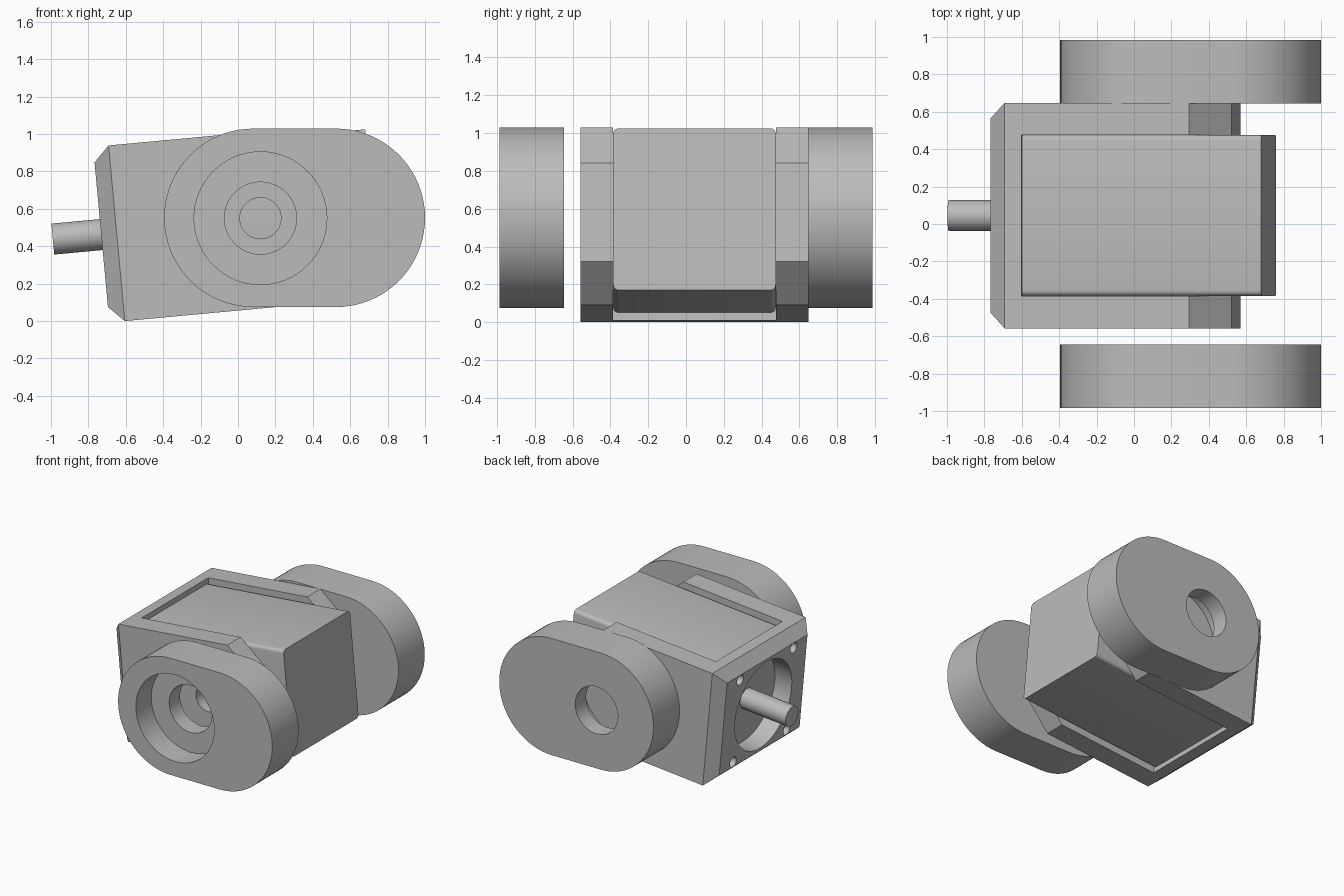
import bpy, bmesh, math
from mathutils import Matrix

if "Cube" in bpy.data.objects:
    bpy.data.objects.remove(bpy.data.objects["Cube"])

TILT = math.radians(5.3)
# Tilted frame: u along the motor axis, y across, v up
TILTED = Matrix.Translation((-0.605, 0.045, 0.0)) @ Matrix.Rotation(-TILT, 4, 'Y')
WORLD = Matrix.Identity(4)
MID = 0.472          # motor axis height in the tilted frame
HUB = (0.12, 0.55)   # pivot axis position (x, z)

grey = bpy.data.materials.new("machined_grey")
grey.use_nodes = True
grey.diffuse_color = (0.5, 0.5, 0.5, 1)
bsdf = next(n for n in grey.node_tree.nodes if n.type == 'BSDF_PRINCIPLED')
bsdf.inputs["Base Color"].default_value = (0.5, 0.5, 0.5, 1)


def finish(name, bm, frame):
    bmesh.ops.recalc_face_normals(bm, faces=bm.faces[:])
    mesh = bpy.data.meshes.new(name)
    bm.to_mesh(mesh)
    bm.free()
    mesh.materials.append(grey)
    obj = bpy.data.objects.new(name, mesh)
    obj.matrix_world = frame
    bpy.context.collection.objects.link(obj)
    return obj


def box(name, low, high, frame, round_edges=0):
    bm = bmesh.new()
    bmesh.ops.create_cube(bm, size=1)
    for v in bm.verts:
        v.co = [l + (c + 0.5) * (h - l) for c, l, h in zip(v.co, low, high)]
    if round_edges:
        long = [e for e in bm.edges
                if abs(e.verts[0].co.x - e.verts[1].co.x) > 0.1]
        bmesh.ops.bevel(bm, geom=long, offset=round_edges, segments=5,
                        profile=0.5, affect='EDGES')
    return finish(name, bm, frame)


def rod(name, axis, a, b, centre, radius, frame, segments=64):
    """Cylinder along X or Y from a to b; centre is the other two coordinates."""
    bm = bmesh.new()
    bmesh.ops.create_cone(bm, cap_ends=True, segments=segments,
                          radius1=radius, radius2=radius, depth=b - a)
    turn = Matrix.Rotation(math.pi / 2, 4, 'Y' if axis == 'X' else 'X')
    mid = (a + b) / 2
    spot = (mid, *centre) if axis == 'X' else (centre[0], mid, centre[1])
    bm.transform(Matrix.Translation(spot) @ turn)
    return finish(name, bm, frame)


def activate(obj):
    bpy.context.view_layer.update()
    bpy.ops.object.select_all(action='DESELECT')
    obj.select_set(True)
    bpy.context.view_layer.objects.active = obj


def cut(obj, cutters):
    for cutter in cutters:
        activate(obj)
        mod = obj.modifiers.new("cut", 'BOOLEAN')
        mod.operation = 'DIFFERENCE'
        mod.solver = 'EXACT'
        mod.object = cutter
        bpy.ops.object.modifier_apply(modifier=mod.name)
        bpy.data.objects.remove(cutter)


def smooth(obj):
    activate(obj)
    bpy.ops.object.shade_smooth_by_angle(angle=math.radians(25))


# Bracket: chamfered block, hollowed for the motor
half, height, ch = 0.6025, 0.943, 0.083
side = [(0, 0), (0.99, 0), (1.2, 0.21), (1.2, height - 0.21),
        (0.99, height), (0, height)]
bm = bmesh.new()
for s in (-1, 1):
    for u, v in side:
        bm.verts.new((u, s * half, v))
    for v in (ch, height - ch):
        bm.verts.new((-ch, s * (half - ch), v))
bmesh.ops.convex_hull(bm, input=bm.verts[:])
bmesh.ops.dissolve_limit(bm, angle_limit=0.01, verts=bm.verts[:], edges=bm.edges[:])
bracket = finish("motor_bracket", bm, TILTED)
cutters = [
    box("slot_cutter", (0.09, -0.43, -0.2), (1.5, 0.43, 1.2), TILTED),
    rod("pilot_cutter", 'X', -0.3, 0.07, (0, MID), 0.365, TILTED),
    rod("pivot_cutter", 'Y', -1, 1, HUB, 0.11, WORLD),
]
for sy in (-1, 1):
    for sv in (-1, 1):
        cutters.append(rod("screw_cutter", 'X', -0.3, 0.08,
                           (sy * 0.345, MID + sv * 0.345), 0.042, TILTED, 24))
cut(bracket, cutters)
smooth(bracket)

# Motor body and its drive shaft
body = box("motor_body", (0.09, -0.43, MID - 0.43), (1.374, 0.43, MID + 0.43),
           TILTED, 0.03)
smooth(body)
smooth(rod("drive_shaft", 'X', -0.343, 0.15, (0, MID), 0.083, TILTED))


# Side arms: rounded-end plates with a stepped bearing bore
def side_arm(name, y0, y1):
    bm = bmesh.new()
    r, n = 0.477, 40
    ring = []
    for x, start in ((0.523, -math.pi / 2), (0.082, math.pi / 2)):
        for i in range(n + 1):
            a = start + math.pi * i / n
            ring.append(bm.verts.new((x + r * math.cos(a), y0,
                                      0.552 + r * math.sin(a))))
    face = bm.faces.new(ring)
    out = bmesh.ops.extrude_face_region(bm, geom=[face])["geom"]
    for v in out:
        if isinstance(v, bmesh.types.BMVert):
            v.co.y = y1
    # the starting face stays in place as the near cap
    arm = finish(name, bm, WORLD)
    cut(arm, [rod("seat_cutter", 'Y', y0 - 0.1, y0 + 0.2, HUB, 0.355, WORLD),
              rod("bore_cutter", 'Y', y0 - 0.1, y1 + 0.1, HUB, 0.193, WORLD)])
    smooth(arm)


side_arm("front_arm", -0.985, -0.645)
side_arm("back_arm", 0.645, 0.985)
